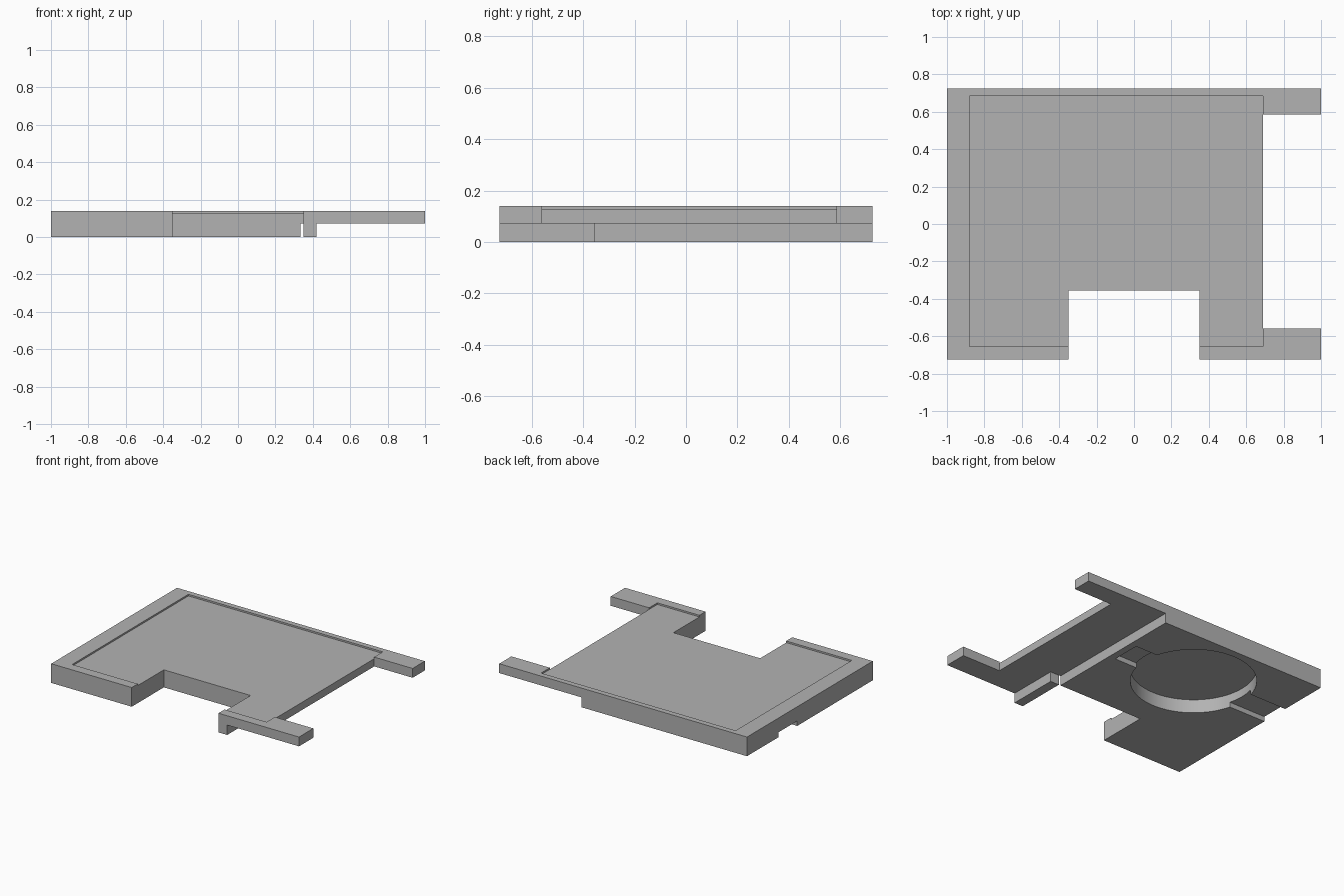
import bpy
import bmesh
import math

if "Cube" in bpy.data.objects:
    bpy.data.objects.remove(bpy.data.objects["Cube"], do_unlink=True)

HALF_Y, TOP, STEP = 0.725, 0.14, 0.072
OUT = 1.2  # cutters run past the body to here

grey = bpy.data.materials.new("plain grey")
grey.use_nodes = True
colour = (0.45, 0.45, 0.45, 1)
grey.diffuse_color = colour
grey.node_tree.nodes["Principled BSDF"].inputs["Base Color"].default_value = colour


def prism(name, outline, low, high):
    """Extrude a counter-clockwise plan outline from low to high."""
    bm = bmesh.new()
    base = bm.faces.new([bm.verts.new((x, y, low)) for x, y in outline])
    top = bmesh.ops.extrude_face_region(bm, geom=[base])["geom"]
    verts = [v for v in top if isinstance(v, bmesh.types.BMVert)]
    bmesh.ops.translate(bm, verts=verts, vec=(0, 0, high - low))
    bmesh.ops.recalc_face_normals(bm, faces=bm.faces[:])
    mesh = bpy.data.meshes.new(name)
    bm.to_mesh(mesh)
    bm.free()
    mesh.materials.append(grey)
    obj = bpy.data.objects.new(name, mesh)
    bpy.context.collection.objects.link(obj)
    return obj


def rect(x0, x1, y0, y1):
    return [(x0, y0), (x1, y0), (x1, y1), (x0, y1)]


def circle(cx, cy, radius, sides):
    angles = [math.tau * i / sides for i in range(sides)]
    return [(cx + radius * math.cos(a), cy + radius * math.sin(a)) for a in angles]


def cut(name, outline, low, high):
    cutter = prism(name, outline, low, high)
    cutter.hide_render = True
    mod = body.modifiers.new(name, "BOOLEAN")
    mod.operation, mod.solver, mod.object = "DIFFERENCE", "EXACT", cutter
    bpy.ops.object.modifier_apply(modifier=mod.name)
    bpy.data.objects.remove(cutter, do_unlink=True)


body = prism("tray_body", rect(-1, 1, -HALF_Y, HALF_Y), 0, TOP)
bpy.context.view_layer.objects.active = body
body.select_set(True)

# Shallow tray on top
cut("tray_recess", rect(-0.88, 0.69, -0.655, 0.685), 0.128, OUT)
# Gap between the two prongs and notch in the front edge
cut("prong_gap", rect(0.69, OUT, -0.56, 0.585), -OUT, OUT)
cut("front_notch", rect(-0.35, 0.35, -OUT, -0.355), -OUT, OUT)
# Raised underside on the prong end, leaving a small leg beside the notch
cut("raised_underside", [(0.335, -0.355), (0.42, -0.355), (0.42, -OUT),
                         (OUT, -OUT), (OUT, OUT), (0.335, OUT)], -OUT, STEP)
# Round pocket and the straight channel running through it
cut("round_pocket", circle(-0.3, 0.253, 0.417, 96), -OUT, 0.098)
cut("channel", rect(-OUT, 0.284, 0.146, 0.36), -OUT, 0.036)

bpy.ops.object.shade_smooth_by_angle(angle=math.radians(30))
